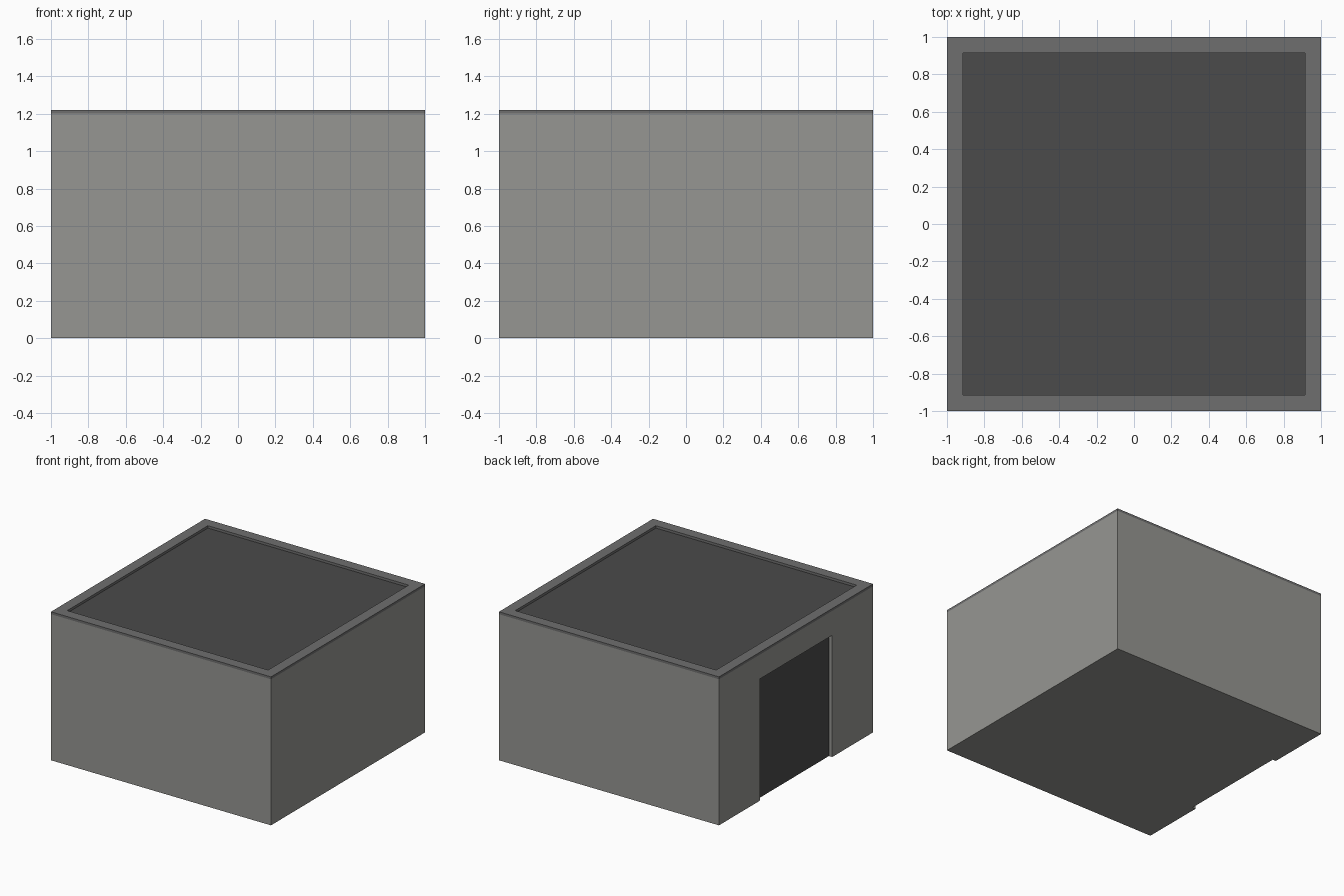
import bpy, bmesh

if "Cube" in bpy.data.objects:
    bpy.data.objects.remove(bpy.data.objects["Cube"])


def material(name, rgb):
    m = bpy.data.materials.new(name)
    m.diffuse_color = (*rgb, 1.0)
    m.use_nodes = True
    m.node_tree.nodes["Principled BSDF"].inputs["Base Color"].default_value = m.diffuse_color
    return m


def add_object(name, bm):
    bmesh.ops.recalc_face_normals(bm, faces=bm.faces)
    mesh = bpy.data.meshes.new(name)
    bm.to_mesh(mesh)
    bm.free()
    obj = bpy.data.objects.new(name, mesh)
    bpy.context.collection.objects.link(obj)
    return obj


WALL_TOP, RIM_TOP, RIM_IN = 1.20, 1.22, 0.913
DOOR_HALF, DOOR_TOP, DOOR_DEPTH = 0.47, 1.0, 0.03

# building shell: square rings of (half width, height), capped at both ends
bm = bmesh.new()
rings = []
for h, z in [(1, 0), (1, WALL_TOP), (1, RIM_TOP), (RIM_IN, RIM_TOP), (RIM_IN, WALL_TOP)]:
    rings.append([bm.verts.new((x * h, y * h, z))
                  for x, y in ((-1, -1), (1, -1), (1, 1), (-1, 1))])
for a, b in zip(rings, rings[1:]):
    for i in range(4):
        j = (i + 1) % 4
        bm.faces.new((a[i], a[j], b[j], b[i]))
bm.faces.new(rings[0])
bm.faces.new(rings[-1])
building = add_object("building", bm)

# doorway cutter on the left side
bm = bmesh.new()
bmesh.ops.create_cube(bm, size=1)
for v in bm.verts:
    v.co.x = -1 + DOOR_DEPTH if v.co.x > 0 else -1.2
    v.co.y = DOOR_HALF if v.co.y > 0 else -DOOR_HALF
    v.co.z = DOOR_TOP if v.co.z > 0 else -0.2
cutter = add_object("doorway_cutter", bm)
cutter.hide_render = True

mod = building.modifiers.new("doorway", 'BOOLEAN')
mod.operation = 'DIFFERENCE'
mod.solver = 'EXACT'
mod.object = cutter
bpy.context.view_layer.update()
graph = bpy.context.evaluated_depsgraph_get()
mesh = bpy.data.meshes.new_from_object(building.evaluated_get(graph))
building.modifiers.clear()
building.data = mesh
bpy.data.objects.remove(cutter)

# colours: walls, roof rim, dark roof deck and door
mesh.materials.clear()
for m in (material("wall_grey", (0.305, 0.305, 0.287)),
          material("rim_grey", (0.159, 0.159, 0.159)),
          material("dark_grey", (0.070, 0.070, 0.070))):
    mesh.materials.append(m)
for p in mesh.polygons:
    c, n = p.center, p.normal
    deck = n.z > 0.9 and c.z < WALL_TOP + 0.005
    door = n.x < -0.9 and -0.99 < c.x < -0.95
    if deck or door:
        p.material_index = 2
    elif c.z > WALL_TOP + 0.005:
        p.material_index = 1
    else:
        p.material_index = 0
    p.use_smooth = False
